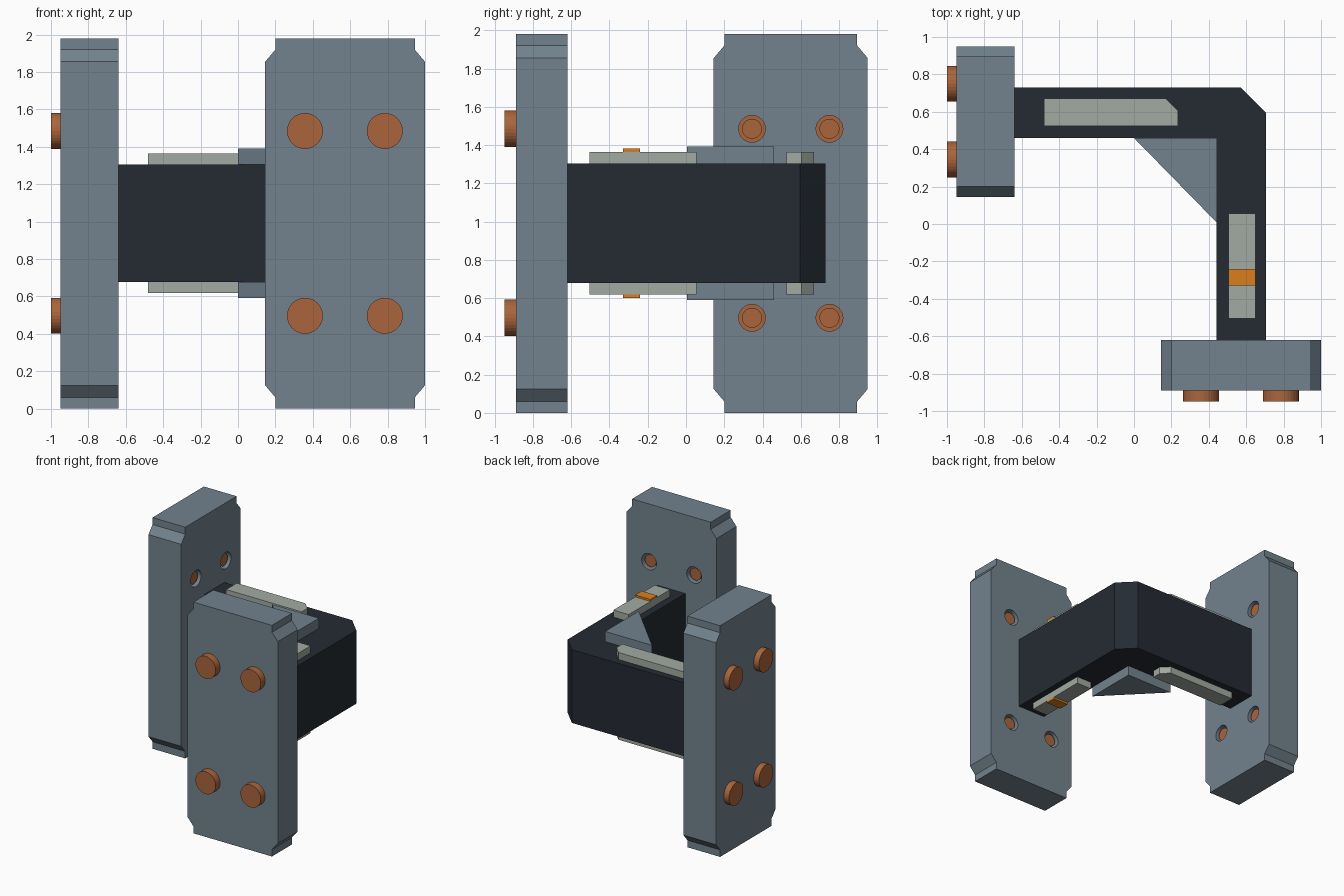
import bpy, bmesh, math

if "Cube" in bpy.data.objects:
    bpy.data.objects.remove(bpy.data.objects["Cube"])


def material(name, rgb):
    m = bpy.data.materials.new(name)
    m.diffuse_color = (*rgb, 1)
    m.use_nodes = True
    m.node_tree.nodes["Principled BSDF"].inputs["Base Color"].default_value = m.diffuse_color
    return m


STEEL = material("blue_grey_steel", (0.17, 0.225, 0.27))
DARK = material("dark_beam", (0.018, 0.024, 0.033))
PALE = material("pale_strip", (0.36, 0.40, 0.36))
COPPER = material("copper", (0.40, 0.13, 0.045))
ORANGE = material("orange_marker", (0.70, 0.21, 0.012))

# Each axis maps profile (u, v) and depth w to world coordinates
PLACE = {
    "X": lambda u, v, w: (w, u, v),
    "Y": lambda u, v, w: (u, w, v),
    "Z": lambda u, v, w: (u, v, w),
}


def add_prism(bm, pts, lo, hi, axis):
    place = PLACE[axis]
    a = [bm.verts.new(place(u, v, lo)) for u, v in pts]
    b = [bm.verts.new(place(u, v, hi)) for u, v in pts]
    n = len(pts)
    faces = [bm.faces.new(a), bm.faces.new(b)]
    for i in range(n):
        j = (i + 1) % n
        faces.append(bm.faces.new((a[i], a[j], b[j], b[i])))
    bmesh.ops.recalc_face_normals(bm, faces=faces)


def make(name, prisms, axis, mat):
    bm = bmesh.new()
    for pts, lo, hi in prisms:
        add_prism(bm, pts, lo, hi, axis)
    mesh = bpy.data.meshes.new(name)
    bm.to_mesh(mesh)
    bm.free()
    mesh.materials.append(mat)
    ob = bpy.data.objects.new(name, mesh)
    bpy.context.collection.objects.link(ob)
    return ob


def circle(u, v, r, n=32):
    return [(u + r * math.cos(2 * math.pi * i / n),
             v + r * math.sin(2 * math.pi * i / n)) for i in range(n)]


def rect(u0, u1, v0, v1):
    return [(u0, v0), (u1, v0), (u1, v1), (u0, v1)]


# Mounting plate with notched corners, four through holes and four bolts
def mounting_plate(name, axis, u0, u1, outer, inner, bolt_us, head):
    c, top = 0.055, 1.98
    right = [(u1 - c, 0), (u1 - c, 0.06), (u1, 0.125),
             (u1, 1.855), (u1 - c, 1.92), (u1 - c, top)]
    left = [(u0 + u1 - u, v) for u, v in reversed(right)]
    plate = make(name + "_plate", [(right + left, outer, inner)], axis, STEEL)

    spots = [(u, v) for u in bolt_us for v in (0.497, 1.485)]
    cutter = make(name + "_hole_cutter",
                  [(circle(u, v, 0.07), outer - 0.1, inner + 0.1) for u, v in spots],
                  axis, STEEL)
    cutter.hide_render = True
    mod = plate.modifiers.new("bolt_holes", "BOOLEAN")
    mod.operation, mod.solver, mod.object = "DIFFERENCE", "EXACT", cutter
    bpy.context.view_layer.update()
    graph = bpy.context.evaluated_depsgraph_get()
    plate.data = bpy.data.meshes.new_from_object(plate.evaluated_get(graph))
    plate.modifiers.clear()
    bpy.data.objects.remove(cutter)

    for i, (u, v) in enumerate(spots):
        make(f"{name}_bolt_{i + 1}",
             [(circle(u, v, 0.096), head, outer),
              (circle(u, v, 0.052), outer, inner - 0.02)], axis, COPPER)


mounting_plate("front", "Y", 0.145, 1.0, -0.89, -0.62, (0.358, 0.785), -0.95)
mounting_plate("left", "X", 0.145, 0.95, -0.95, -0.64, (0.345, 0.75), -1.0)

# L-shaped beam with a chamfered outer corner
Z0, Z1 = 0.678, 1.305
beam = [(-0.64, 0.46), (0.44, 0.46), (0.44, -0.62), (0.705, -0.62),
        (0.705, 0.595), (0.57, 0.73), (-0.64, 0.73)]
make("corner_beam", [(beam, Z0, Z1)], "Z", DARK)


# Parts repeated on the top and bottom of the beam
def top_and_bottom(name, pts, height, mat, base=0.0):
    make(name + "_top", [(pts, Z1 + base, Z1 + height)], "Z", mat)
    make(name + "_bottom", [(pts, Z0 - height, Z0 - base)], "Z", mat)


top_and_bottom("corner_gusset", [(0, 0.46), (0.445, 0.005), (0.445, 0.46)], 0.087, STEEL)
top_and_bottom("long_strip", [(-0.48, 0.525), (0.235, 0.525), (0.235, 0.605),
                              (0.17, 0.67), (-0.48, 0.67)], 0.06, PALE)
top_and_bottom("short_strip", rect(0.505, 0.65, -0.505, 0.055), 0.06, PALE)
top_and_bottom("strip_marker", rect(0.505, 0.65, -0.33, -0.24), 0.077, ORANGE, 0.06)
